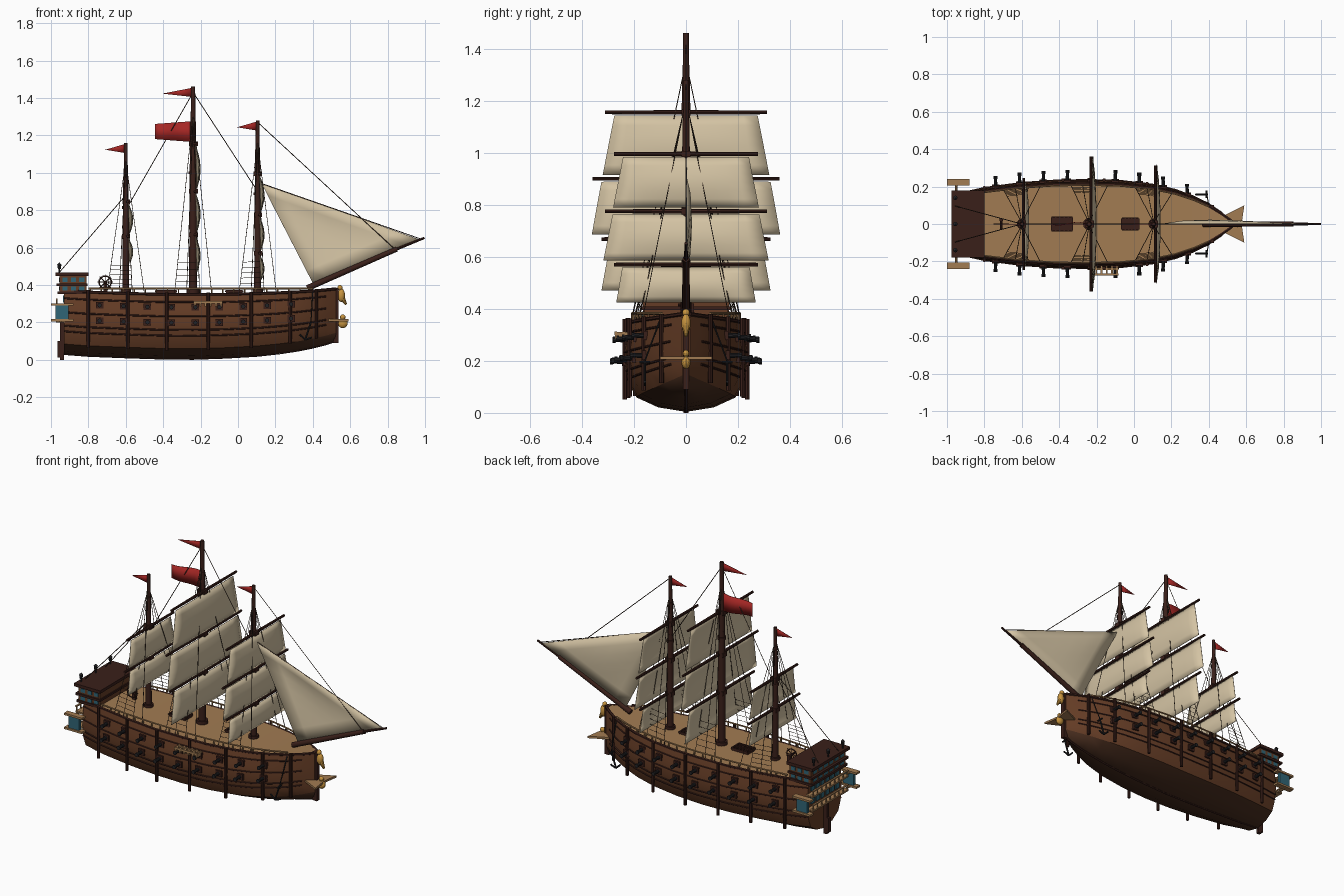
import bpy, bmesh, math
from mathutils import Vector, Matrix

if "Cube" in bpy.data.objects:
    bpy.data.objects.remove(bpy.data.objects["Cube"])


def mat(name, *c):
    m = bpy.data.materials.new(name)
    m.diffuse_color = (*c, 1)
    m.use_nodes = True
    m.node_tree.nodes["Principled BSDF"].inputs["Base Color"].default_value = m.diffuse_color
    return m


HULL = mat("hull_wood", .13, .046, .019)
BOTTOM = mat("bottom_wood", .065, .026, .013)
DARK = mat("dark_wood", .042, .014, .010)
TAN = mat("deck_wood", .36, .20, .085)
SAIL = mat("canvas", .66, .55, .37)
RED = mat("red_cloth", .38, .02, .018)
GOLD = mat("gold", .58, .30, .05)
IRON = mat("iron", .016, .016, .018)
GLASS = mat("glass", .03, .13, .18)
ROPE = mat("rope", .05, .03, .02)


def finish(bm, name, *mats):
    me = bpy.data.meshes.new(name)
    bmesh.ops.recalc_face_normals(bm, faces=bm.faces)
    bm.to_mesh(me)
    bm.free()
    for m in mats:
        me.materials.append(m)
    ob = bpy.data.objects.new(name, me)
    bpy.context.collection.objects.link(ob)
    return ob


def box(bm, x0, x1, y0, y1, z0, z1):
    m = Matrix.Translation(((x0 + x1) / 2, (y0 + y1) / 2, (z0 + z1) / 2))
    bmesh.ops.create_cube(bm, size=1, matrix=m @ Matrix.Diagonal((x1 - x0, y1 - y0, z1 - z0, 1)))


def rod(bm, p, q, r1, r2=None, n=8):
    p, q = Vector(p), Vector(q)
    d = q - p
    m = Matrix.Translation((p + q) / 2) @ d.to_track_quat('Z', 'Y').to_matrix().to_4x4()
    bmesh.ops.create_cone(bm, cap_ends=True, segments=n, radius1=r1,
                          radius2=r1 if r2 is None else r2, depth=d.length, matrix=m)


def chain(bm, pts, r, n=6):
    for a, b in zip(pts, pts[1:]):
        rod(bm, a, b, r, n=n)


def ball(bm, c, sx, sy, sz):
    bmesh.ops.create_uvsphere(bm, u_segments=12, v_segments=8, radius=1,
                              matrix=Matrix.Translation(c) @ Matrix.Diagonal((sx, sy, sz, 1)))


# Hull lines: x, half width, keel height, sheer height
LINES = [(-.93, .165, .03, .37), (-.8, .195, .02, .362), (-.6, .222, .012, .355), (-.42, .235, .006, .35),
         (-.24, .238, .004, .35), (-.07, .233, .01, .35), (.1, .213, .02, .354), (.22, .185, .033, .358),
         (.32, .148, .048, .363), (.4, .108, .064, .368), (.47, .06, .082, .374), (.525, .016, .1, .38)]
SECTION = [(0, 0), (.45, .05), (.8, .16), (.93, .32), (1, .55), (.98, .76), (.89, 1)]


def lines(x):
    for a, b in zip(LINES, LINES[1:]):
        if x <= b[0]:
            t = (x - a[0]) / (b[0] - a[0])
            return [a[i] + t * (b[i] - a[i]) for i in (1, 2, 3)]
    return LINES[-1][1:]


def side(x, f, out=0.0, s=1):
    """Point on the hull side at height fraction f."""
    w, zk, zs = lines(x)
    for a, b in zip(SECTION, SECTION[1:]):
        if f <= b[1]:
            y = a[0] + (f - a[1]) / (b[1] - a[1]) * (b[0] - a[0])
            return Vector((x, s * (y * w + out), zk + f * (zs - zk)))


XS = [l[0] for l in LINES]

# Hull shell
bm = bmesh.new()
rings = []
for x in XS:
    pts = [side(x, f, s=-1) for _, f in reversed(SECTION)] + [side(x, f) for _, f in SECTION[1:]]
    rings.append([bm.verts.new(p) for p in pts])
for a, b in zip(rings, rings[1:]):
    for i in range(len(a) - 1):
        f = bm.faces.new((a[i], a[i + 1], b[i + 1], b[i]))
        f.material_index = 1 if 4 <= i <= 7 else 0
for r in (rings[0], rings[-1]):
    bm.faces.new(r)
finish(bm, "hull", HULL, BOTTOM)

# Deck
bm = bmesh.new()
row = [[bm.verts.new(side(x, 1, -.002, s) + Vector((0, 0, .004))) for s in (-1, 1)] for x in XS]
for a, b in zip(row, row[1:]):
    bm.faces.new((a[0], a[1], b[1], b[0]))
finish(bm, "deck", TAN)

# Rails, wales and posts along both sides
cap, rail, wale, rider = (bmesh.new() for _ in range(4))
for s in (-1, 1):
    chain(cap, [side(x, 1, 0, s) for x in XS], .008)
    rx = [x for x in XS if -.82 < x < .45]
    chain(rail, [Vector((*side(x, 1, -.004, s).xy, .382)) for x in rx], .005)
    for i in range(21):
        p = side(-.79 + i * .059, 1, -.004, s)
        rod(rail, p, (p.x, p.y, .382), .004, n=6)
    for f in (.36, .45, .66, .88):
        chain(wale, [side(x, f, .001, s) for x in XS[:-1]], .0045)
    for x in (-.8, -.59, -.38, -.16, .07, .28, .42):
        w, zk, zs = lines(x)
        rod(rider, (x, s * w, zk + .045), (x, s * w, zs + .01), .009, n=8)
finish(cap, "gunwale", DARK)
finish(rail, "deck_rail", TAN)
finish(wale, "wales", DARK)
finish(rider, "side_posts", DARK)

# Gun ports and cannons, two rows each side
ports, guns = bmesh.new(), bmesh.new()
for s in (-1, 1):
    for i in range(9):
        x = -.74 + i * .128
        for f in (.56, .80):
            p = side(x, f, 0, s)
            box(ports, x - .02, x + .02, p.y - .008, p.y + .008, p.z - .018, p.z + .018)
            rod(guns, p, (x, p.y + s * .048, p.z), .0105, .008, 10)
            rod(guns, (x, p.y + s * .044, p.z), (x, p.y + s * .054, p.z), .0115, n=10)
finish(ports, "gun_ports", DARK)
finish(guns, "cannons", IRON)

# Stem, keel and rudder
bm = bmesh.new()
chain(bm, [(l[0], 0, l[2] + .004) for l in LINES], .008)
box(bm, .51, .538, -.012, .012, .09, .385)
finish(bm, "keel_and_stem", DARK)
bm = bmesh.new()
box(bm, -.952, -.93, -.01, .01, 0, .2)
box(bm, -.965, -.945, -.01, .01, .012, .1)
finish(bm, "rudder", DARK)

# Stern cabin with windows and roof
bm = bmesh.new()
box(bm, -.955, -.81, -.165, .165, .355, .45)
finish(bm, "stern_cabin", HULL)
bm = bmesh.new()
box(bm, -.975, -.8, -.18, .18, .448, .466)
box(bm, -.97, -.804, -.175, .175, .395, .408)
box(bm, -.965, -.804, -.172, .172, .352, .366)
finish(bm, "cabin_roof_and_ledges", DARK)
glass, frames = bmesh.new(), bmesh.new()
for x in (-.925, -.88, -.835):
    for z in (.381, .428):
        box(glass, x - .014, x + .014, -.168, .168, z - .011, z + .011)
for i in range(6):
    y = -.13 + i * .052
    for z in (.381, .428):
        box(glass, -.958, -.94, y - .017, y + .017, z - .011, z + .011)
    for z in (.245, .325):
        box(glass, -.936, -.92, y * .9 - .016, y * .9 + .016, z - .02, z + .02)

# Stern balconies and quarter galleries
for z in (.2, .285):
    box(frames, -.972, -.925, -.17, .17, z, z + .01)
    box(frames, -.974, -.964, -.17, .17, z + .035, z + .042)
    for i in range(9):
        y = -.164 + i * .041
        rod(frames, (-.969, y, z), (-.969, y, z + .04), .004, n=6)
    for s in (-1, 1):
        a, b = sorted((s * .205, s * .24))
        box(frames, -1, -.88, a, b, z + .005, z + .017)
        rod(frames, (-.95, s * .15, z + .005), (-.95, s * .22, z + .005), .006)
for s in (-1, 1):
    a, b = sorted((s * .212, s * .233))
    box(glass, -.975, -.905, a, b, .217, .29)
finish(glass, "stern_windows", GLASS)
finish(frames, "stern_balconies", TAN)

# Stern lanterns
bm = bmesh.new()
for y in (-.14, 0, .14):
    rod(bm, (-.955, y, .46), (-.955, y, .49), .004)
    rod(bm, (-.955, y, .485), (-.955, y, .508), .008, .011)
    rod(bm, (-.955, y, .508), (-.955, y, .52), .012, .001)
finish(bm, "stern_lanterns", IRON)

# Masts: x, top, radius, and (yard height, half length, sail bottom, sail half top, sail half bottom)
MASTS = {
    "mizzen": (-.6, 1.16, .018, [(.845, .225, .675, .19, .22), (.66, .245, .515, .2, .225)]),
    "main": (-.24, 1.46, .022, [(1.155, .312, .915, .275, .32), (.9, .36, .685, .325, .362),
                                (.668, .325, .47, .29, .325)]),
    "fore": (.105, 1.28, .019, [(.995, .277, .79, .242, .28), (.775, .312, .585, .282, .318),
                                (.57, .277, .425, .245, .268)]),
}
ropes = bmesh.new()
for name, (mx, top, r, yards) in MASTS.items():
    bm = bmesh.new()
    mid, up = .36 + (top - .36) * .62, .36 + (top - .36) * .83
    rod(bm, (mx, 0, .3), (mx, 0, mid), r, r * .85, 12)
    rod(bm, (mx, 0, mid - .06), (mx, 0, up), r * .85, r * .7, 12)
    rod(bm, (mx, 0, up - .03), (mx, 0, top), r * .62, r * .5, 12)
    rod(bm, (mx, 0, mid - .05), (mx, 0, mid - .035), r * 1.1, n=12)
    rod(bm, (mx, 0, .355), (mx, 0, .375), r * 1.5, n=12)
    finish(bm, name + "_mast", DARK)
    yb = bmesh.new()
    for k, (yz, half, zb, ht, hb) in enumerate(yards):
        for s in (-1, 1):
            rod(yb, (mx + .01, 0, yz), (mx + .01, s * half, yz), .009, .007)
        box(yb, mx - r, mx + r + .004, -.018, .018, yz - .012, yz + .012)
        # Square sail, slightly filled
        bm = bmesh.new()
        nu, nv, zt = 10, 6, yz - .012
        g = [[bm.verts.new((mx + .013 + .021 * math.sin(math.pi * v / nv) * math.sin(math.pi * u / nu) ** .5 + .006 * v / nv,
                            (2 * u / nu - 1) * (ht + (hb - ht) * v / nv), zt + (zb - zt) * v / nv))
              if 0 < u < nu else bm.verts.new((mx + .013 + .006 * v / nv,
                            (2 * u / nu - 1) * (ht + (hb - ht) * v / nv), zt + (zb - zt) * v / nv))
              for u in range(nu + 1)] for v in range(nv + 1)]
        for a, b in zip(g, g[1:]):
            for u in range(nu):
                bm.faces.new((a[u], a[u + 1], b[u + 1], b[u]))
        ob = finish(bm, f"{name}_sail_{k + 1}", SAIL)
        ob.modifiers.new("thickness", 'SOLIDIFY').thickness = .003
    finish(yb, name + "_yards", DARK)
    # Shrouds with ratlines
    for s in (-1, 1):
        apex = Vector((mx, s * .008, up + .04))
        feet = [side(mx + d, 1, 0, s) for d in (-.1, -.035, .035, .1)]
        for f in feet:
            rod(ropes, f, apex, .0018, n=4)
        for j in range(1, 7):
            chain(ropes, [f.lerp(apex, j * .035) for f in feet[:3]], .0013, 4)
    # Pennant
    bm = bmesh.new()
    ln = .165 if name == "main" else .11
    vs = [bm.verts.new(p) for p in ((mx, 0, top - .005), (mx, 0, top - .055), (mx - ln, 0, top - .037))]
    bm.faces.new(vs)
    finish(bm, name + "_pennant", RED).modifiers.new("thickness", 'SOLIDIFY').thickness = .003

# Stays
for p, q in (((.105, 0, 1.27), (.84, 0, .59)), ((-.24, 0, 1.43), (.105, 0, .9)), ((-.24, 0, 1.43), (-.6, 0, .8)),
             ((-.6, 0, .88), (-.97, -.1, .45)), ((-.6, 0, .88), (-.97, .1, .45)), ((.105, 0, .95), (.98, 0, .645))):
    rod(ropes, p, q, .0022, n=4)
finish(ropes, "rigging", ROPE)

# Main flag, gently waved
bm = bmesh.new()
cols = []
for i in range(9):
    t = i / 8
    x, y = -.25 - .195 * t, .008 * math.sin(t * 6)
    cols.append([bm.verts.new((x, y, 1.165 + .015 * t)), bm.verts.new((x, y, 1.275 - .014 * t))])
for a, b in zip(cols, cols[1:]):
    bm.faces.new((a[0], a[1], b[1], b[0]))
finish(bm, "main_flag", RED).modifiers.new("thickness", 'SOLIDIFY').thickness = .003

# Bowsprit and jib
bm = bmesh.new()
rod(bm, (.37, 0, .383), (.85, 0, .592), .016, .013, 12)
rod(bm, (.8, 0, .572), (.997, 0, .652), .008, .006)
finish(bm, "bowsprit", DARK)
bm = bmesh.new()
a, b, c = Vector((.125, 0, .945)), Vector((.4, 0, .41)), Vector((.965, 0, .645))
n = 8
rows = []
for i in range(n + 1):
    l, r = a.lerp(b, i / n), a.lerp(c, i / n)
    rows.append([bm.verts.new(l.lerp(r, j / max(i, 1)) + Vector((0, .02 * math.sin(math.pi * j / max(i, 1)) * i / n * (1 - i / n) * 4, 0)))
                 for j in range(i + 1)])
for p, q in zip(rows, rows[1:]):
    for j in range(len(p)):
        bm.faces.new((p[j], q[j], q[j + 1]))
        if j:
            bm.faces.new((p[j - 1], q[j], p[j]))
finish(bm, "jib_sail", SAIL).modifiers.new("thickness", 'SOLIDIFY').thickness = .003

# Beakhead platform and figurehead
bm = bmesh.new()
vs = [bm.verts.new(p) for p in ((.47, -.04, .205), (.59, -.1, .205), (.575, 0, .205), (.59, .1, .205), (.47, .04, .205))]
top = bmesh.ops.extrude_face_region(bm, geom=[bm.faces.new(vs)])
bmesh.ops.translate(bm, vec=(0, 0, .012), verts=[v for v in top["geom"] if isinstance(v, bmesh.types.BMVert)])
finish(bm, "beakhead_platform", TAN)
bm = bmesh.new()
ball(bm, (.552, 0, .345), .02, .018, .036)
ball(bm, (.545, 0, .385), .014, .014, .015)
rod(bm, (.555, 0, .335), (.578, 0, .295), .016, .006, 10)
ball(bm, (.56, 0, .195), .026, .018, .026)
ball(bm, (.56, 0, .228), .015, .012, .014)
finish(bm, "figurehead", GOLD)

# Anchors
bm = bmesh.new()
for s in (-1, 1):
    y = s * .158
    rod(bm, (.39, y, .2), (.36, y, .11), .005)
    rod(bm, (.33, y, .135), (.36, y, .107), .005)
    rod(bm, (.36, y, .107), (.395, y, .12), .005)
    rod(bm, (.388, y - .02, .195), (.388, y + .02, .195), .005)
    rod(bm, (.39, y, .2), side(.4, 1, 0, s), .003, n=6)
finish(bm, "anchors", IRON)

# Hatches with gratings
bm = bmesh.new()
for x0, x1, h in ((-.44, -.33, .035), (-.065, .025, .03)):
    box(bm, x0, x1, -h, h, .35, .362)
    for i in range(6):
        x = x0 + (x1 - x0) * i / 5
        box(bm, x - .004, x + .004, -h, h, .362, .37)
    for y in (-h, 0, h):
        box(bm, x0, x1, y - .004, y + .004, .362, .372)
finish(bm, "hatches", DARK)

# Steering wheel
bm = bmesh.new()
c = Vector((-.71, 0, .415))
ring = [c + Vector((math.cos(k * math.pi / 8), 0, math.sin(k * math.pi / 8))) * .033 for k in range(17)]
chain(bm, ring, .004)
for k in range(0, 8, 2):
    rod(bm, c + (ring[k] - c) * 1.25, c + (ring[k + 8] - c) * 1.25, .0025, n=6)
rod(bm, (-.71, -.03, .415), (-.71, .03, .415), .006)
box(bm, -.72, -.70, .015, .03, .355, .42)
finish(bm, "steering_wheel", DARK)

# Side boarding crate hung on the near side
bm = bmesh.new()
for i in range(6):
    box(bm, -.235 + i * .028, -.225 + i * .028, -.272, -.225, .285, .31)
for y in (-.27, -.24):
    box(bm, -.237, -.083, y - .005, y + .005, .3, .313)
finish(bm, "side_crate", TAN)

# Smooth round parts, keep edges sharp
bpy.ops.object.select_all(action='SELECT')
bpy.context.view_layer.objects.active = bpy.data.objects["hull"]
bpy.ops.object.shade_smooth_by_angle(angle=math.radians(32))
